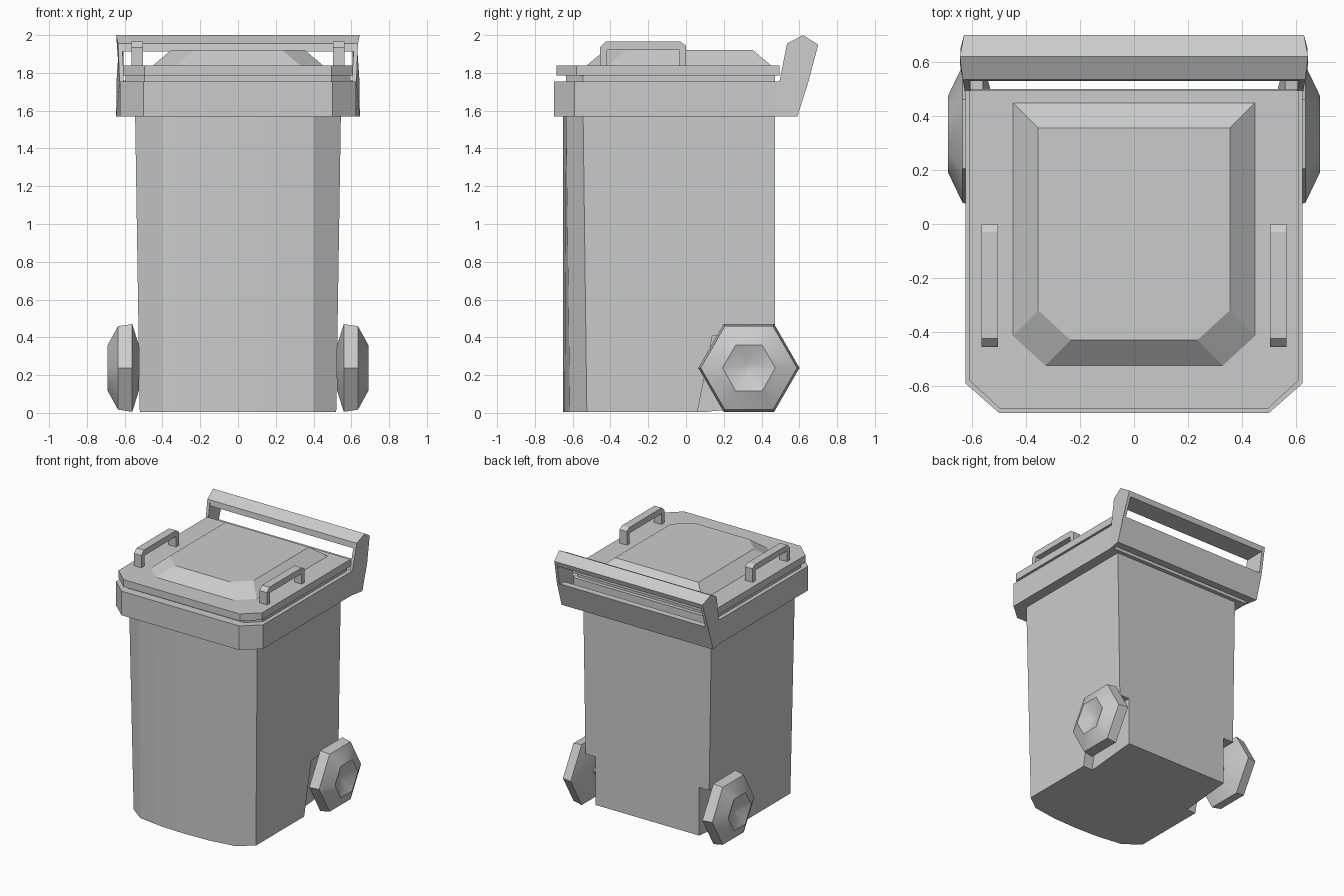
import bpy, bmesh, math

if "Cube" in bpy.data.objects:
    bpy.data.objects.remove(bpy.data.objects["Cube"])


def loft(name, rings, smooth=None):
    """Closed solid through rings that share a point count."""
    bm = bmesh.new()
    vs = [[bm.verts.new(p) for p in r] for r in rings]
    n = len(vs[0])
    for a, b in zip(vs, vs[1:]):
        for i in range(n):
            j = (i + 1) % n
            bm.faces.new((a[i], a[j], b[j], b[i]))
    bm.faces.new(vs[0])
    bm.faces.new(vs[-1])
    bmesh.ops.recalc_face_normals(bm, faces=bm.faces)
    me = bpy.data.meshes.new(name)
    bm.to_mesh(me)
    bm.free()
    ob = bpy.data.objects.new(name, me)
    bpy.context.collection.objects.link(ob)
    if smooth:
        activate(ob)
        bpy.ops.object.shade_smooth_by_angle(angle=math.radians(smooth))
    return ob


def activate(ob):
    bpy.ops.object.select_all(action='DESELECT')
    ob.select_set(True)
    bpy.context.view_layer.objects.active = ob


def prism_x(name, pts, x0, x1):
    """Extrude a (y, z) profile along x."""
    return loft(name, [[(x, y, z) for y, z in pts] for x in (x0, x1)])


def tray(hw, front, back, cut_x, cut_y, z):
    """Rectangle with the two front corners cut off."""
    return [(-hw, back, z), (-hw, front + cut_y, z), (-hw + cut_x, front, z),
            (hw - cut_x, front, z), (hw, front + cut_y, z), (hw, back, z)]


# Bin body: tapered, with a bowed front
def section(hw, corner, z, back_z):
    right = [(0, -0.65, z), (0.2, -0.643, z), (0.4, corner - 0.09, z), (hw, corner, z),
             (hw, 0.1, z), (hw, 0.47, back_z)]
    return right + [(-x, y, h) for x, y, h in reversed(right[1:])]


body = loft("bin_body", [section(0.52, -0.525, 0.005, 0.04),
                         section(0.545, -0.545, 1.6, 1.6)])

# Wheel recesses cut out of the lower back corners
for s in (-1, 1):
    cutter = prism_x("recess_cutter", [(0.05, -0.05), (0.14, 0.41), (0.6, 0.41), (0.6, -0.05)],
                     s * 0.44, s * 0.8)
    cutter.hide_render = True
    mod = body.modifiers.new("recess", 'BOOLEAN')
    mod.operation = 'DIFFERENCE'
    mod.solver = 'EXACT'
    mod.object = cutter
    activate(body)
    bpy.ops.object.modifier_apply(modifier=mod.name)
    bpy.data.objects.remove(cutter)
activate(body)
bpy.ops.object.shade_smooth_by_angle(angle=math.radians(25))

# Rim collar
loft("rim", [tray(0.625, -0.70, 0.50, 0.125, 0.11, z) for z in (1.57, 1.755)])

# Lid: seat, slab and raised panel
loft("lid_seat", [tray(0.595, -0.635, 0.47, 0.10, 0.09, z) for z in (1.74, 1.79)])
loft("lid", [tray(0.61, -0.685, 0.495, 0.115, 0.105, z) for z in (1.785, 1.84)])
loft("lid_panel", [tray(0.455, -0.53, 0.455, 0.12, 0.11, 1.835),
                   tray(0.355, -0.43, 0.355, 0.12, 0.11, 1.92)])

# Rear push handle: bar, lower back wall, end plates
prism_x("push_bar", [(0.53, 1.912), (0.535, 1.955), (0.62, 2.0), (0.70, 1.95), (0.688, 1.912)],
        -0.63, 0.63)
prism_x("rear_wall", [(0.53, 1.57), (0.59, 1.57), (0.65, 1.76), (0.60, 1.76)], -0.63, 0.63)
plate = [(0.48, 1.57, 0.625), (0.59, 1.57, 0.645), (0.65, 1.76, 0.643), (0.70, 1.95, 0.63),
         (0.62, 2.0, 0.645), (0.535, 1.955, 0.635), (0.495, 1.755, 0.627), (0.48, 1.755, 0.625)]
for s, side in ((-1, "left"), (1, "right")):
    loft("handle_plate_" + side, [[(s * (x - d), y, z) for y, z, x in plate] for d in (0, 0.022)])

    # Lid grip: one arch-shaped profile
    prism_x("lid_grip_" + side,
            [(-0.455, 1.835), (-0.455, 1.935), (-0.425, 1.965), (-0.03, 1.965), (0.0, 1.945),
             (0.0, 1.835), (-0.035, 1.835), (-0.035, 1.92), (-0.418, 1.92), (-0.418, 1.835)],
            s * 0.503, s * 0.565)

    # Six-sided wheel with a dished hub
    rings = [[(s * x, 0.333 + r * math.cos(k * math.pi / 3), 0.238 + r * math.sin(k * math.pi / 3))
              for k in range(6)]
             for x, r in ((0.525, 0.14), (0.56, 0.268), (0.635, 0.255), (0.69, 0.14), (0.645, 0.03))]
    loft("wheel_" + side, rings, 35)

# Axle between the wheels
bpy.ops.mesh.primitive_cylinder_add(vertices=8, radius=0.04, depth=1.08, location=(0, 0.333, 0.238),
                                    rotation=(0, math.pi / 2, 0))
bpy.context.object.name = "axle"
